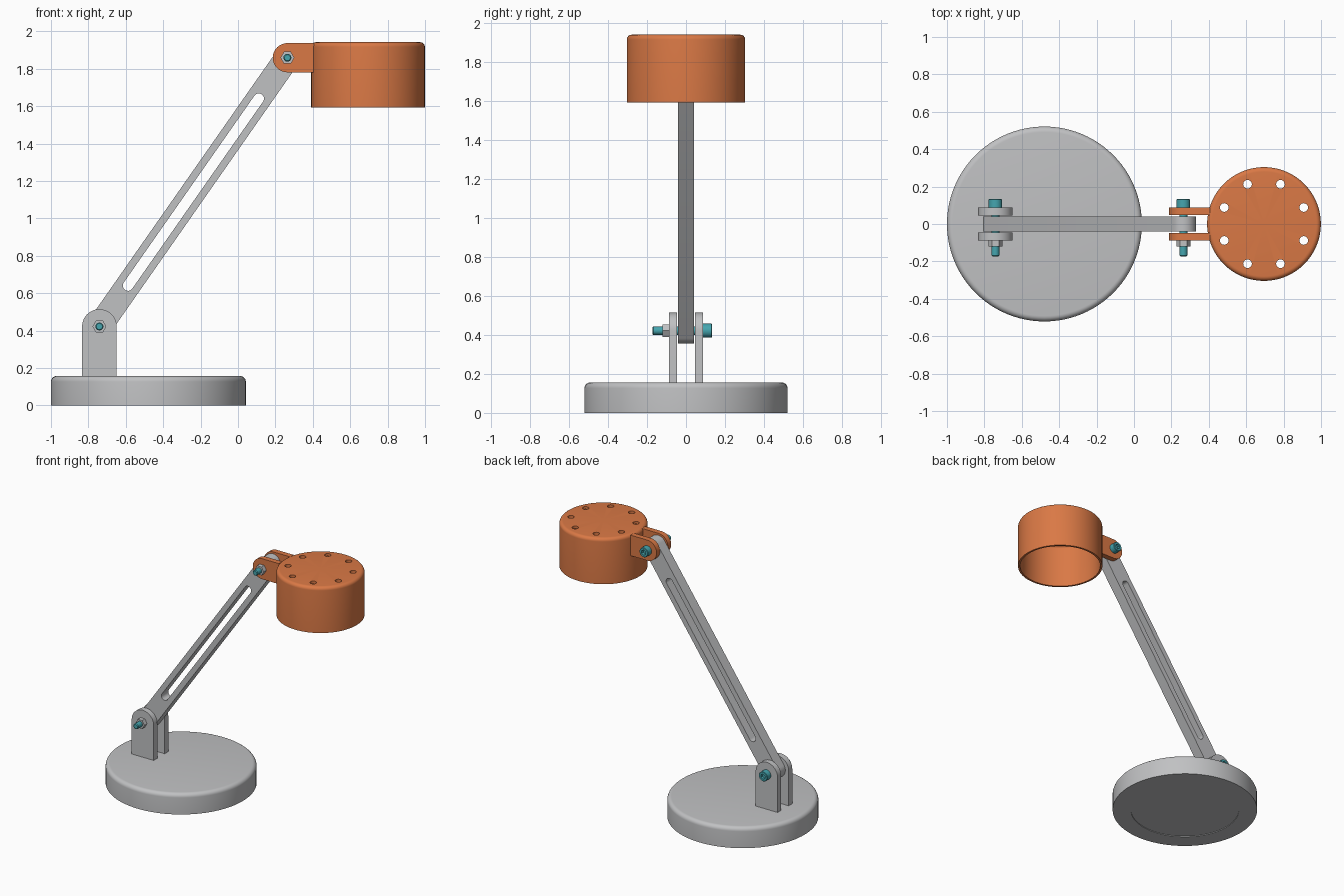
import bpy, bmesh, math
from mathutils import Vector, Matrix

if "Cube" in bpy.data.objects:
    bpy.data.objects.remove(bpy.data.objects["Cube"])


def material(name, rgb):
    m = bpy.data.materials.new(name)
    m.diffuse_color = (*rgb, 1)
    m.use_nodes = True
    m.node_tree.nodes["Principled BSDF"].inputs["Base Color"].default_value = m.diffuse_color
    return m


GREY = material("light grey", (0.53, 0.535, 0.545))
ORANGE = material("orange", (0.70, 0.19, 0.06))
TEAL = material("teal", (0.06, 0.38, 0.43))


def finish(name, bm, mat, matrix=Matrix()):
    bmesh.ops.recalc_face_normals(bm, faces=bm.faces)
    me = bpy.data.meshes.new(name)
    bm.to_mesh(me)
    bm.free()
    me.transform(matrix)
    me.materials.append(mat)
    ob = bpy.data.objects.new(name, me)
    bpy.context.collection.objects.link(ob)
    smooth(ob)
    return ob


def activate(ob):
    bpy.ops.object.select_all(action='DESELECT')
    ob.select_set(True)
    bpy.context.view_layer.objects.active = ob


def smooth(ob):
    activate(ob)
    bpy.ops.object.shade_smooth_by_angle(angle=math.radians(32))


def lathe(name, profile, mat, matrix, steps=96):
    """Revolve (radius, height) points around z."""
    bm = bmesh.new()
    vs = [bm.verts.new((r, 0, z)) for r, z in profile]
    es = [bm.edges.new(p) for p in zip(vs, vs[1:])]
    bmesh.ops.spin(bm, geom=vs + es, axis=(0, 0, 1), cent=(0, 0, 0),
                   angle=math.tau, steps=steps)
    bmesh.ops.remove_doubles(bm, verts=bm.verts, dist=1e-5)
    return finish(name, bm, mat, matrix)


def fillet(r, z, f, n=6):
    """Rounded top outer corner, from the top face to the side."""
    return [(r - f + f * math.sin(a), z - f + f * math.cos(a))
            for a in (math.pi / 2 * i / n for i in range(n + 1))]


def arc(c, a0, r, n=24):
    """Half circle in the xz plane, starting at angle a0."""
    return [(c[0] + r * math.cos(a0 + math.pi * i / n),
             c[1] + r * math.sin(a0 + math.pi * i / n)) for i in range(n + 1)]


def capsule(p, q, r):
    a = math.atan2(q[1] - p[1], q[0] - p[0])
    return arc(q, a - math.pi / 2, r) + arc(p, a + math.pi / 2, r)


def slab(name, outer, y0, y1, mat, hole=None):
    """Flat plate extruded along y, with an optional matching hole."""
    bm = bmesh.new()
    a = [bm.verts.new((x, y0, z)) for x, z in outer]
    if hole:
        b = [bm.verts.new((x, y0, z)) for x, z in hole]
        for i in range(len(a)):
            j = (i + 1) % len(a)
            bm.faces.new((a[i], a[j], b[j], b[i]))
    else:
        bm.faces.new(a)
    ext = bmesh.ops.extrude_face_region(bm, geom=bm.faces[:], use_keep_orig=True)
    moved = [g for g in ext["geom"] if isinstance(g, bmesh.types.BMVert)]
    bmesh.ops.translate(bm, vec=(0, y1 - y0, 0), verts=moved)
    return finish(name, bm, mat)


def cut(ob, matrices, r, depth, segments):
    """Cut round or hexagonal holes."""
    bm = bmesh.new()
    for m in matrices:
        bmesh.ops.create_cone(bm, cap_ends=True, segments=segments, radius1=r,
                              radius2=r, depth=depth, matrix=m)
    tool = finish("hole_cutter", bm, ob.data.materials[0])
    tool.hide_render = True
    mod = ob.modifiers.new("holes", 'BOOLEAN')
    mod.operation, mod.solver, mod.object = 'DIFFERENCE', 'EXACT', tool
    activate(ob)
    bpy.ops.object.modifier_move_to_index(modifier=mod.name, index=0)
    bpy.ops.object.modifier_apply(modifier=mod.name)
    bpy.data.objects.remove(tool)
    smooth(ob)


LOW, HIGH = (-0.741, 0.422), (0.264, 1.859)   # pivots (x, z)
T = Matrix.Translation

# Round base with a shallow recess underneath
lathe("base", [(0, 0.005), (0.39, 0.005), (0.39, 0), (0.521, 0)]
      + fillet(0.521, 0.157, 0.03)[::-1] + [(0, 0.157)], GREY, T((-0.479, 0, 0)))

# Slotted arm
d = (Vector(HIGH) - Vector(LOW)).normalized() * 0.267
slab("arm", capsule(LOW, HIGH, 0.067), -0.041, 0.041, GREY,
     capsule(Vector(LOW) + d, Vector(HIGH) - d, 0.028))

# Paired plates of the base bracket and the shade bracket
for side, s in (("front", -1), ("back", 1)):
    r = 0.0925
    slab("base_bracket_" + side, arc(LOW, 0, r)
         + [(LOW[0] - r, 0.15), (LOW[0] + r, 0.15)], s * 0.045, s * 0.088, GREY)
    r = 0.078
    slab("shade_bracket_" + side, arc(HIGH, math.pi / 2, r)
         + [(0.406, HIGH[1] - r), (0.406, HIGH[1] + r)], s * 0.047, s * 0.088, ORANGE)

# Hollow lamp shade with eight vent holes
shade = lathe("lamp_shade", [(0, 1.942)] + fillet(0.304, 1.942, 0.025)
              + [(0.304, 1.594), (0.289, 1.594)]
              + fillet(0.289, 1.922, 0.015)[::-1] + [(0, 1.922)],
              ORANGE, T((0.695, 0, 0)))
cut(shade, [T((0.695 + 0.23 * math.cos(a), 0.23 * math.sin(a), 1.93))
            for a in (math.tau * (i + 0.5) / 8 for i in range(8))], 0.023, 0.1, 24)

# Bolts and nuts at both pivots
for name, (x, z) in (("lower", LOW), ("upper", HIGH)):
    m = T((x, 0, z)) @ Matrix.Rotation(-math.pi / 2, 4, 'X')
    bolt = lathe(name + "_bolt", [(0, -0.173), (0.016, -0.173), (0.021, -0.168),
                                  (0.021, 0.088), (0.036, 0.088), (0.036, 0.13),
                                  (0.033, 0.133), (0, 0.133)], TEAL, m, 32)
    cut(bolt, [m @ T((0, 0, 0.133))], 0.02, 0.044, 6)
    lathe(name + "_nut", [(0.02, -0.088), (0.037, -0.088), (0.037, -0.121),
                          (0.02, -0.121), (0.02, -0.088)], GREY, m, 6)
